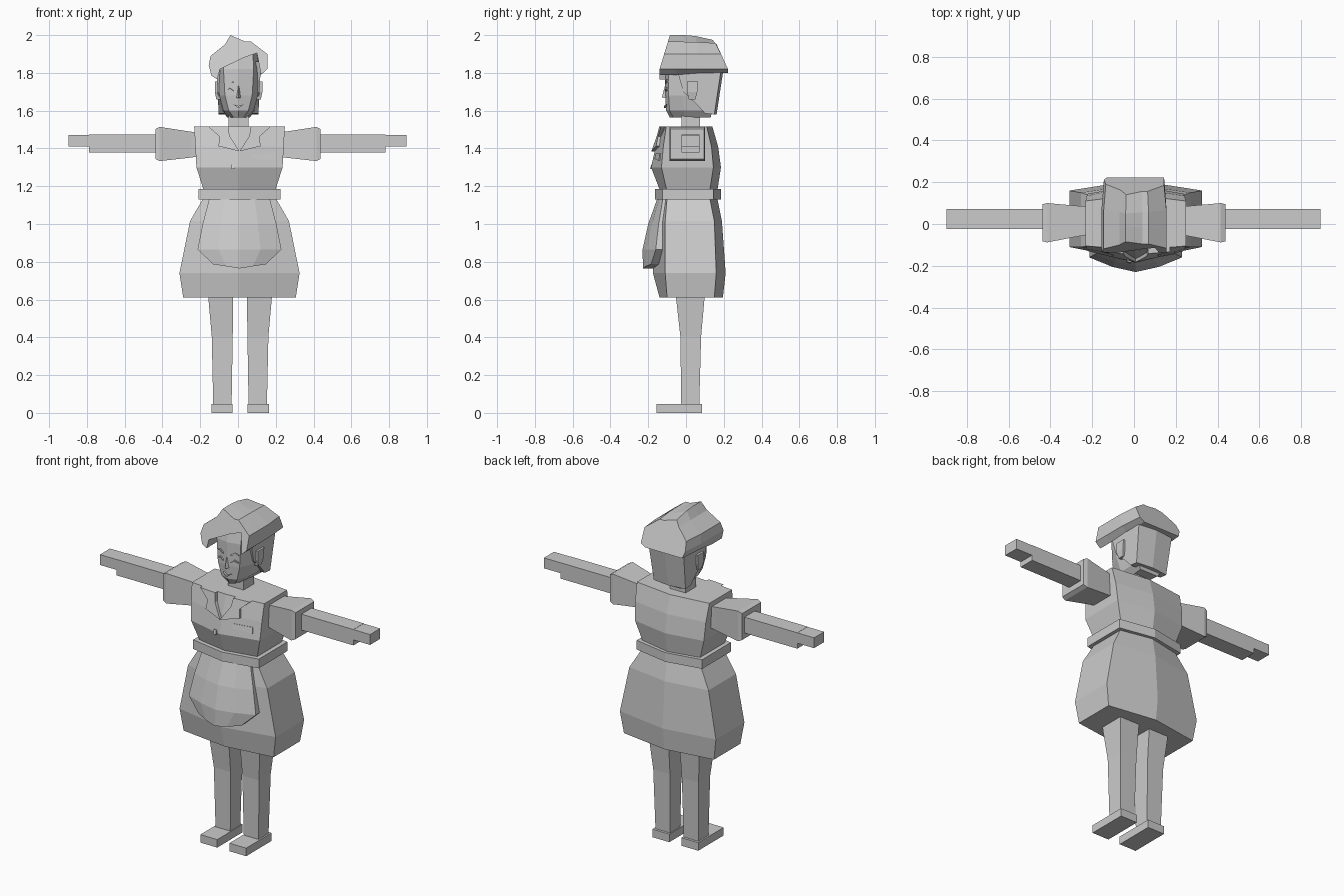
import bpy, bmesh, math

GREY = bpy.data.materials.new("plain_grey")
GREY.diffuse_color = (0.6, 0.6, 0.6, 1)


def finish(name, bm):
    bmesh.ops.recalc_face_normals(bm, faces=bm.faces)
    mesh = bpy.data.meshes.new(name)
    bm.to_mesh(mesh)
    bm.free()
    mesh.materials.append(GREY)
    ob = bpy.data.objects.new(name, mesh)
    bpy.context.collection.objects.link(ob)
    return ob


def loft(name, rings):
    """Skin a list of equal-length closed rings and cap both ends."""
    bm = bmesh.new()
    vs = [[bm.verts.new(p) for p in r] for r in rings]
    n = len(vs[0])
    for a, b in zip(vs, vs[1:]):
        for i in range(n):
            j = (i + 1) % n
            bm.faces.new((a[i], a[j], b[j], b[i]))
    bm.faces.new(vs[0][::-1])
    bm.faces.new(vs[-1])
    return finish(name, bm)


def rect(z, x0, x1, y0, y1):
    return [(x0, y0, z), (x1, y0, z), (x1, y1, z), (x0, y1, z)]


def box(name, x0, x1, y0, y1, z0, z1):
    return loft(name, [rect(z0, x0, x1, y0, y1), rect(z1, x0, x1, y0, y1)])


def hexa(z, w, front, fcorner, bcorner, back, cx=0.008):
    """Six-sided body section with a front and a back ridge."""
    return [(cx, front, z), (cx + w, fcorner, z), (cx + w, bcorner, z),
            (cx, back, z), (cx - w, bcorner, z), (cx - w, fcorner, z)]


def plate(name, pts, y_at, thick):
    """Plate from x,z outline, laid on the surface y_at(x, z)."""
    return loft(name, [[(x, y_at(x, z) - d, z) for x, z in pts]
                       for d in (thick, -0.01)])


# Skirt, belt and bodice
loft("skirt", [hexa(0.61, 0.298, -0.14, -0.10, 0.15, 0.195),
               hexa(0.74, 0.318, -0.175, -0.11, 0.16, 0.21),
               hexa(1.015, 0.262, -0.16, -0.11, 0.15, 0.19),
               hexa(1.14, 0.19, -0.14, -0.10, 0.125, 0.165)])
loft("belt", [hexa(z, 0.217, -0.165, -0.125, 0.145, 0.185) for z in (1.13, 1.185)])
loft("bodice", [hexa(1.17, 0.187, -0.135, -0.10, 0.125, 0.165),
                hexa(1.30, 0.228, -0.185, -0.13, 0.145, 0.185),
                hexa(1.41, 0.234, -0.16, -0.12, 0.135, 0.17),
                hexa(1.515, 0.24, -0.125, -0.105, 0.11, 0.14)])


def chest(x, z):
    t = (z - 1.30) / 0.215
    u = abs(x - 0.008) / 0.235
    front, side = -0.185 + 0.06 * t, -0.13 + 0.025 * t
    return front + (side - front) * u


# Notched collar, badge and button
for s, side in ((-1, "left"), (1, "right")):
    outline = [(0.165, 1.515), (0.105, 1.462), (0.112, 1.412),
               (0.0, 1.385), (0.052, 1.465), (0.06, 1.515)]
    plate("collar_" + side, [(0.008 + s * x, z) for x, z in outline], chest, 0.022)
plate("badge", [(0.075, 1.345), (0.195, 1.335), (0.195, 1.372), (0.075, 1.372)], chest, 0.008)
plate("button", [(-0.035, 1.29), (-0.015, 1.29), (-0.015, 1.315), (-0.035, 1.315)], chest, 0.008)

# Apron: curved outer sheet joined back into the skirt
bm = bmesh.new()
rows = [(1.135, 1.135, 0.16, -0.152, -0.122), (1.0, 1.0, 0.195, -0.20, -0.145),
        (0.865, 0.865, 0.222, -0.23, -0.16), (0.765, 0.787, 0.14, -0.228, -0.185)]
sheets = []
for inset in (False, True):
    sheet = []
    for zc, ze, w, yc, ye in rows:
        row = []
        for u in (-1, -0.5, 0, 0.5, 1):
            a = abs(u)
            y = yc + (ye - yc) * a ** 1.5
            if inset:
                y = -0.13 + 0.04 * a
            row.append(bm.verts.new((0.008 + u * w, y, zc + (ze - zc) * a)))
        sheet.append(row)
    for a, b in zip(sheet, sheet[1:]):
        for i in range(4):
            bm.faces.new((a[i], a[i + 1], b[i + 1], b[i]))
    sheets.append(sheet)
rims = [s[0] + [r[4] for r in s[1:3]] + s[3][::-1] + [r[0] for r in s[2:0:-1]] for s in sheets]
for i in range(len(rims[0])):
    j = (i + 1) % len(rims[0])
    bm.faces.new((rims[0][i], rims[0][j], rims[1][j], rims[1][i]))
finish("apron", bm)


def xring(x, y0, y1, z0, z1):
    return [(x, y0, z0), (x, y1, z0), (x, y1, z1), (x, y0, z1)]


# Limbs, one set per side
for s, side in ((-1, "left"), (1, "right")):
    def span(a, b, c=0.011):
        return sorted((c + s * a, c + s * b))
    loft("leg_" + side, [rect(0.04, *span(0.045, 0.142), -0.025, 0.07),
                         rect(0.405, *span(0.039, 0.15), -0.03, 0.08),
                         rect(0.63, *span(0.036, 0.17), -0.055, 0.10)])
    box("shoe_" + side, *span(0.04, 0.152), -0.155, 0.085, 0, 0.048)
    loft("sleeve_" + side, [xring(s * 0.20, -0.05, 0.085, 1.36, 1.48),
                            xring(s * 0.245, -0.055, 0.085, 1.352, 1.488),
                            xring(s * 0.415, -0.088, 0.10, 1.333, 1.514),
                            xring(s * 0.438, -0.083, 0.095, 1.345, 1.503)])
    box("arm_" + side, *span(0.40, 0.785, -0.003), -0.025, 0.072, 1.378, 1.473)
    box("hand_" + side, *span(0.77, 0.895, -0.003), -0.024, 0.071, 1.41, 1.472)
    # Ear with a sloping lower tip
    loft("ear_" + side, [rect(1.66, *span(0.09, 0.118, 0.003), 0.015, 0.05),
                         rect(1.70, *span(0.09, 0.126, 0.003), 0.005, 0.06),
                         rect(1.755, *span(0.09, 0.126, 0.003), 0.005, 0.065)])

box("neck", -0.05, 0.055, -0.025, 0.075, 1.45, 1.64)


# Head: eight-sided sections tapering to the chin
def skull(z, xf, yf, xs, ys, xb, yb, cx=0.003):
    half = [(xf, yf + 0.018), (xs, ys), (xb, yb)]
    return ([(cx, yf, z)] + [(cx + x, y, z) for x, y in half] + [(cx, yb, z)]
            + [(cx - x, y, z) for x, y in half[::-1]])


loft("head", [skull(1.563, 0.025, -0.085, 0.045, -0.01, 0.06, 0.13),
              skull(1.60, 0.052, -0.105, 0.08, -0.01, 0.085, 0.14),
              skull(1.68, 0.072, -0.11, 0.102, -0.02, 0.10, 0.15),
              skull(1.82, 0.08, -0.11, 0.11, -0.02, 0.105, 0.17),
              skull(1.92, 0.075, -0.09, 0.10, -0.02, 0.09, 0.14)])

# Back hair behind the ears
nape = [(-0.06, 1.86), (-0.015, 1.70), (0.06, 1.63), (0.10, 1.585),
        (0.15, 1.58), (0.185, 1.81), (0.17, 1.86)]
loft("back_hair", [[(0.003 + s * (0.105 + 0.05 * (z - 1.58)), y + (0.012 if s == 0 and y > 0.12 else 0), z)
                    for y, z in nape] for s in (-1, 0, 1)])

# Swept hair: profile across x, lofted from fringe to back
crown = [(-0.11, 1.765), (-0.14, 1.785), (-0.155, 1.84), (-0.145, 1.89), (-0.07, 1.95),
         (-0.04, 2.0), (0.04, 1.965), (0.07, 1.965), (0.155, 1.90), (0.155, 1.82),
         (0.122, 1.79), (0.10, 1.905), (0.03, 1.88), (-0.095, 1.82)]


def hair_ring(y_low, y_high, flat, scale=1.0):
    ring = []
    for i, (x, z) in enumerate(crown):
        if flat and (i < 2 or i > 9):
            z = 1.80
        t = min(max((z - 1.82) / 0.18, 0), 1)
        y = y_low + (y_high - y_low) * t
        if flat and z > 1.95:
            z -= 0.5 * (z - 1.95) * flat
        ring.append((x * scale, y, z))
    return ring


loft("swept_hair", [hair_ring(-0.14, -0.085, 0), hair_ring(-0.05, -0.01, 0),
                    hair_ring(0.08, 0.05, 0.2), hair_ring(0.222, 0.14, 1, 0.93)])


# Face details
def face(x, z):
    return -0.11 + 0.25 * abs(x - 0.003)


loft("nose", [[(-0.012, -0.10, 1.665), (0.003, -0.128, 1.67), (0.018, -0.10, 1.665)],
              [(-0.005, -0.10, 1.73), (0.003, -0.112, 1.73), (0.011, -0.10, 1.73)]])
for s, side in ((-1, "left"), (1, "right")):
    lash = [(0.025, 1.708), (0.045, 1.722), (0.07, 1.712), (0.07, 1.706), (0.045, 1.715), (0.025, 1.702)]
    brow = [(0.025, 1.752), (0.05, 1.765), (0.07, 1.757), (0.07, 1.751), (0.05, 1.757), (0.025, 1.745)]
    for part, pts in (("eyelash_", lash), ("eyebrow_", brow)):
        plate(part + side, [(0.003 + s * x, z) for x, z in pts], face, 0.008)
plate("mouth", [(-0.025, 1.633), (0.003, 1.625), (0.031, 1.633), (0.003, 1.613)], face, 0.006)
